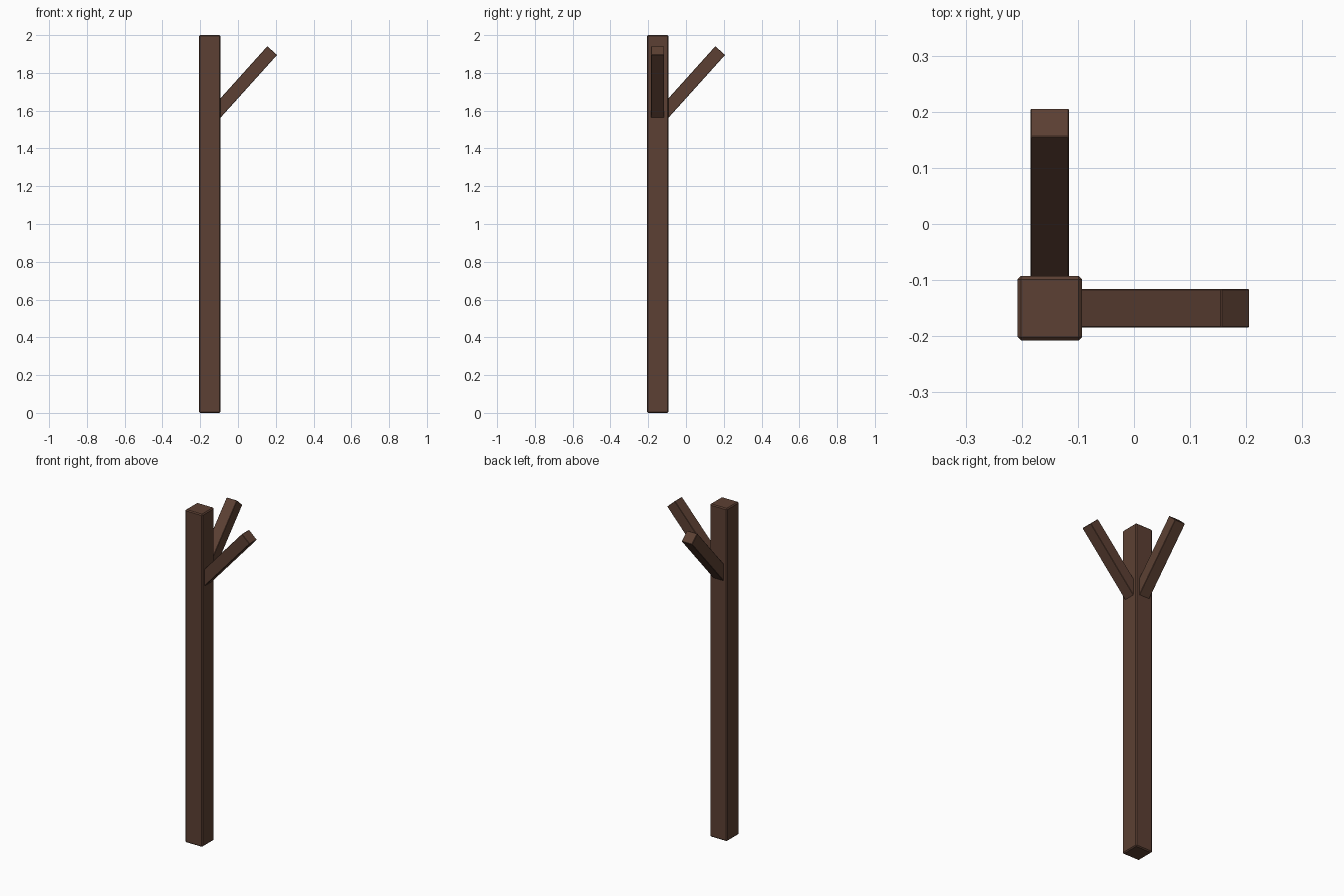
import bpy, bmesh, math
from mathutils import Matrix, Vector

if "Cube" in bpy.data.objects:
    bpy.data.objects.remove(bpy.data.objects["Cube"])

wood = bpy.data.materials.new("dark_brown_wood")
wood.diffuse_color = (0.107, 0.051, 0.033, 1)
wood.use_nodes = True
wood.node_tree.nodes["Principled BSDF"].inputs["Base Color"].default_value = wood.diffuse_color


def beam(name, size, matrix, bevel):
    """Box with lightly chamfered edges, placed by a matrix."""
    bm = bmesh.new()
    bmesh.ops.create_cube(bm, size=1)
    bmesh.ops.scale(bm, vec=Vector(size), verts=bm.verts)
    bmesh.ops.bevel(bm, geom=bm.edges[:], offset=bevel, segments=1,
                    affect='EDGES')
    bmesh.ops.transform(bm, matrix=matrix, verts=bm.verts)
    mesh = bpy.data.meshes.new(name)
    bm.to_mesh(mesh)
    bm.free()
    mesh.materials.append(wood)
    obj = bpy.data.objects.new(name, mesh)
    bpy.context.collection.objects.link(obj)
    return obj


# Upright corner post
C = -0.15
beam("corner_post", (0.115, 0.115, 2.0), Matrix.Translation((C, C, 1.0)), 0.006)

# Two diagonal braces: one along +x, one along +y
TILT = math.radians(48)
LENGTH, THICK = 0.46, 0.069
tip = Vector((0.331, 0, 1.918))       # centre of the end face, from the post axis
along = Vector((math.cos(TILT), 0, math.sin(TILT)))
for name, turn in (("side_brace", 0), ("back_brace", math.pi / 2)):
    m = (Matrix.Translation((C, C, 0)) @ Matrix.Rotation(turn, 4, 'Z')
         @ Matrix.Translation(tip - along * LENGTH / 2)
         @ Matrix.Rotation(-TILT, 4, 'Y'))
    beam(name, (LENGTH, THICK, THICK), m, 0.002)
